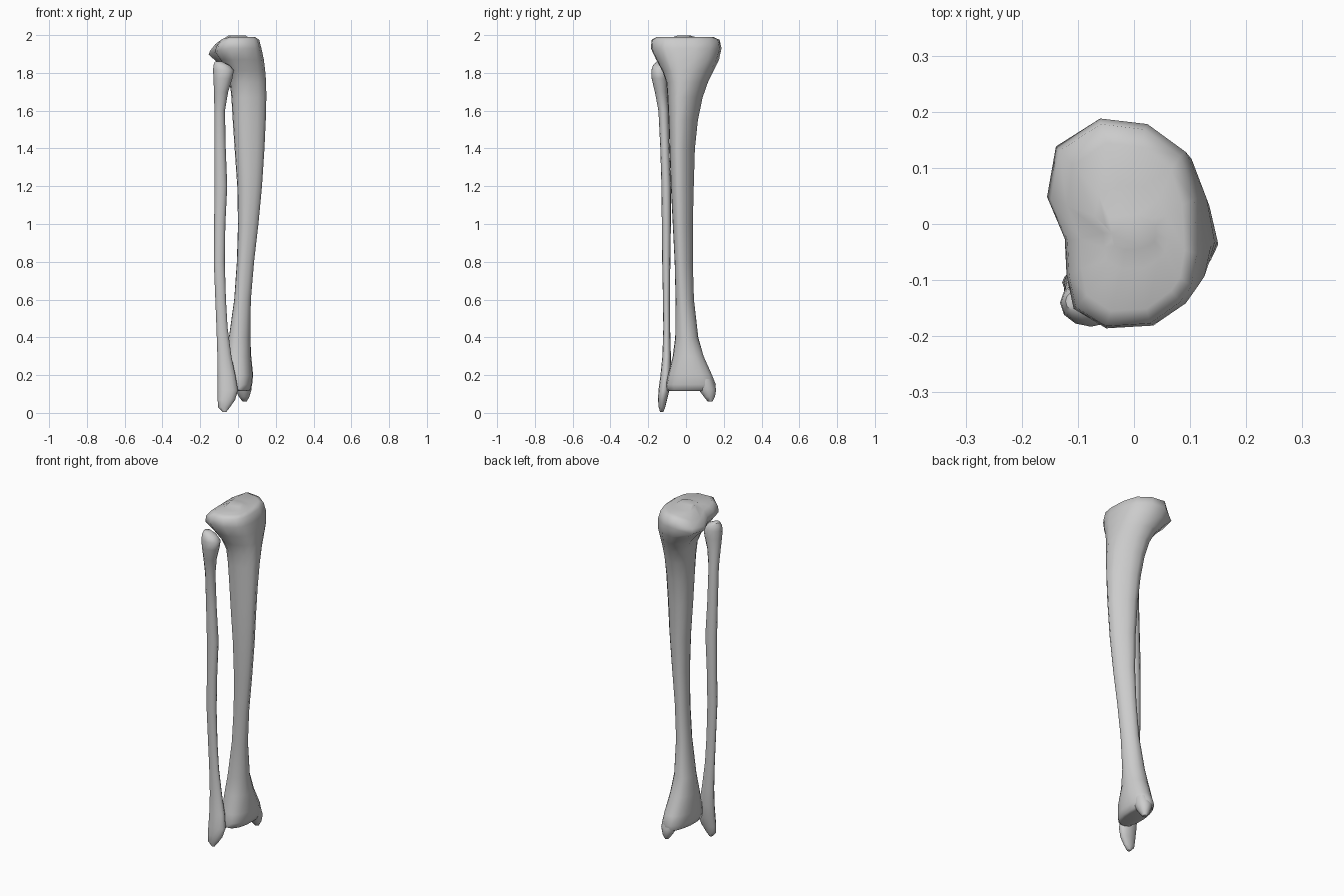
import bpy, bmesh, math

# Cross-section outlines, counter-clockwise from +x
PLATEAU = [(.11, -.05), (.105, .05), (.08, .13), (.015, .18), (-.065, .19), (-.14, .14), (-.155, .05),
           (-.125, -.025), (-.122, -.09), (-.11, -.15), (-.055, -.185), (.025, -.18), (.08, -.14), (.1, -.11)]
SHAFT = [(1, -.35), (.85, .1), (.55, .5), (.15, .8), (-.3, 1), (-.7, .85), (-.95, .45),
         (-1, 0), (-.95, -.4), (-.75, -.75), (-.4, -1), (.1, -.97), (.5, -.85), (.85, -.65)]
ANKLE = [(1, .2), (.95, .55), (.7, .85), (.3, 1), (-.2, .95), (-.6, .75), (-.85, .4),
         (-1, 0), (-1, -.5), (-.8, -.9), (-.3, -1), (.3, -.95), (.7, -.7), (.95, -.3)]
ROUND = [(math.cos(i * math.tau / 12), math.sin(i * math.tau / 12)) for i in range(12)]


def fit(shape):
    """Normalise an outline to the 0..1 box."""
    xs, ys = [p[0] for p in shape], [p[1] for p in shape]
    return [((x - min(xs)) / (max(xs) - min(xs)), (y - min(ys)) / (max(ys) - min(ys))) for x, y in shape]


def ring(a, b, t, z, x0, x1, y0, y1, slope=0):
    """Blend two outlines, fit to the box; slope drops the rear (-x) edge."""
    mix = fit([(p[0] * (1 - t) + q[0] * t, p[1] * (1 - t) + q[1] * t) for p, q in zip(fit(a), fit(b))])
    pts = [(x0 + u * (x1 - x0), y0 + v * (y1 - y0)) for u, v in mix]
    return [(x, y, z + slope * min(0, x + .07)) for x, y in pts]


def loft(name, rings, angle=60):
    bm = bmesh.new()
    loops = [[bm.verts.new(p) for p in r] for r in rings]
    n = len(loops[0])
    for lo, hi in zip(loops, loops[1:]):
        for i in range(n):
            j = (i + 1) % n
            bm.faces.new((lo[i], lo[j], hi[j], hi[i]))
    bm.faces.new(loops[0][::-1])
    bm.faces.new(loops[-1])
    bmesh.ops.recalc_face_normals(bm, faces=bm.faces)
    me = bpy.data.meshes.new(name)
    bm.to_mesh(me)
    bm.free()
    ob = bpy.data.objects.new(name, me)
    bpy.context.collection.objects.link(ob)
    bpy.ops.object.select_all(action='DESELECT')
    ob.select_set(True)
    bpy.context.view_layer.objects.active = ob
    bpy.ops.object.shade_smooth_by_angle(angle=math.radians(angle))
    return ob


# Shin bone: ankle end, triangular shaft, kidney-shaped plateau
shin = [ring(ANKLE, SHAFT, t, *r) for t, r in [
    (0, (.115, -.03, .05, -.085, .11)),
    (0, (.12, -.05, .065, -.1, .15)),
    (0, (.15, -.06, .075, -.105, .158)),
    (0, (.2, -.062, .08, -.095, .138)),
    (.2, (.3, -.06, .07, -.07, .093)),
    (.5, (.4, -.048, .065, -.057, .065)),
    (.8, (.6, -.02, .068, -.055, .042)),
    (1, (.8, -.006, .085, -.06, .036)),
    (1, (1.0, 0, .108, -.07, .036)),
    (1, (1.2, -.004, .127, -.08, .041)),
    (1, (1.4, -.018, .14, -.087, .047)),
    (1, (1.55, -.028, .147, -.092, .063))]]
shin += [ring(SHAFT, PLATEAU, t, *r) for t, r in [
    (.1, (1.67, -.035, .15, -.098, .088)),
    (.25, (1.75, -.045, .149, -.104, .116)),
    (.5, (1.81, -.07, .144, -.125, .145)),
    (.8, (1.87, -.115, .137, -.158, .175, .2)),
    (1, (1.93, -.155, .124, -.186, .188, .4)),
    (1, (1.975, -.148, .112, -.182, .178, .75)),
    (1, (1.99, -.12, .09, -.155, .145, .75)),
    (1, (1.985, -.07, .06, -.08, .07)),
    (1, (1.998, -.05, .04, -.045, .02))]]
loft("shin_bone", shin)

# Inner ankle knob hanging below the shin bone
loft("inner_ankle_knob", [ring(ROUND, ROUND, 0, *r) for r in [
    (.06, .024, .046, .115, .14),
    (.085, .005, .06, .095, .153),
    (.125, -.015, .072, .065, .16),
    (.18, -.01, .07, .05, .14)]])

# Slender outer bone with a knobbed head and pointed lower end
loft("outer_bone", [ring(ROUND, ROUND, 0, *r) for r in [
    (.005, -.082, -.062, -.137, -.12),
    (.03, -.105, -.042, -.145, -.11),
    (.07, -.108, -.015, -.148, -.1),
    (.12, -.108, 0, -.146, -.088),
    (.2, -.108, -.014, -.135, -.08),
    (.3, -.109, -.035, -.125, -.08),
    (.45, -.114, -.055, -.12, -.084),
    (.6, -.12, -.064, -.122, -.085),
    (.8, -.128, -.07, -.126, -.083),
    (1.0, -.126, -.067, -.128, -.08),
    (1.2, -.125, -.057, -.13, -.08),
    (1.4, -.125, -.065, -.136, -.088),
    (1.6, -.125, -.069, -.146, -.093),
    (1.7, -.127, -.052, -.165, -.1),
    (1.77, -.13, -.03, -.182, -.098),
    (1.815, -.132, -.022, -.183, -.098),
    (1.84, -.13, -.045, -.175, -.105),
    (1.86, -.122, -.085, -.155, -.12)]])
